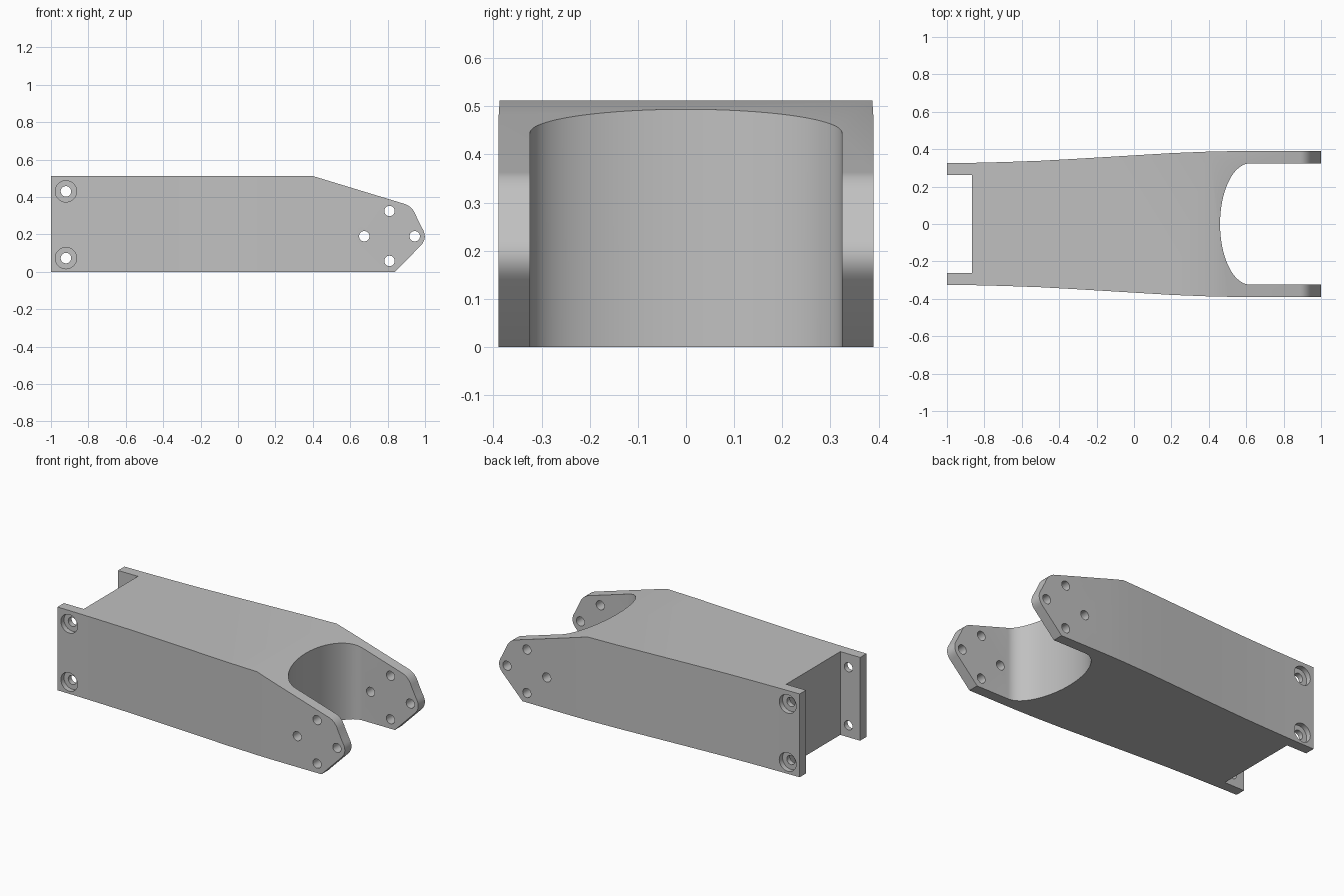
import bpy, bmesh
from math import pi, sin, cos, radians
from mathutils import Vector, Matrix

if "Cube" in bpy.data.objects:
    bpy.data.objects.remove(bpy.data.objects["Cube"])

grey = bpy.data.materials.new("satin grey")
grey.use_nodes = True
grey.diffuse_color = (0.53, 0.53, 0.53, 1)
grey.node_tree.nodes["Principled BSDF"].inputs["Base Color"].default_value = grey.diffuse_color


def prism(name, outline, axis, start, end):
    """Extrude a closed 2D outline along z (plan) or y (side elevation)."""
    place = (lambda a, b, t: (a, b, t)) if axis == "z" else (lambda a, b, t: (a, t, b))
    bm = bmesh.new()
    face = bm.faces.new([bm.verts.new(place(a, b, start)) for a, b in outline])
    moved = bmesh.ops.extrude_face_region(bm, geom=[face])["geom"]
    bmesh.ops.translate(bm, vec=Vector(place(0, 0, end - start)),
                        verts=[v for v in moved if isinstance(v, bmesh.types.BMVert)])
    bmesh.ops.recalc_face_normals(bm, faces=bm.faces)
    mesh = bpy.data.meshes.new(name)
    bm.to_mesh(mesh)
    bm.free()
    mesh.materials.append(grey)
    ob = bpy.data.objects.new(name, mesh)
    bpy.context.collection.objects.link(ob)
    return ob


def circle(x, z, r, n=32):
    return [(x + r * cos(2 * pi * i / n), z + r * sin(2 * pi * i / n)) for i in range(n)]


def rounded(corner, before, after, steps=8):
    """Curve that replaces a corner between two tangent points."""
    p, a, b = Vector(corner), Vector(before), Vector(after)
    return [tuple(a * (1 - t) ** 2 + p * 2 * t * (1 - t) + b * t * t)
            for t in [i / steps for i in range(steps + 1)]]


def cut(target, tool, operation="DIFFERENCE"):
    tool.hide_render = True
    mod = target.modifiers.new(tool.name, "BOOLEAN")
    mod.operation, mod.solver, mod.object = operation, "EXACT", tool
    bpy.context.view_layer.objects.active = target
    bpy.ops.object.modifier_apply(modifier=mod.name)
    bpy.data.objects.remove(tool)


# Plan of the link: flared sides, square rear notch, elliptical fork throat
flare = [(-1, .325), (-.86, .327), (-.7, .331), (-.5, .338), (-.25, .352),
         (0, .367), (.2, .379), (.4, .387), (.5, .389), (1, .389)]
throat = [(.62 - .16 * sin(a), .324 * cos(a))
          for a in [pi * i / 48 for i in range(49)]]
notch = [(-1, -.263), (-.865, -.263), (-.865, .263), (-1, .263)]
plan = (flare + [(1, .324)] + throat + [(1, -.324)]
        + [(x, -y) for x, y in reversed(flare)] + notch)
body = prism("link_body", plan, "z", 0, .512)

# Side elevation with sloping top and rounded fork ends
side = ([(-1.1, -.1), (-1.1, .6), (.4, .6), (.4, .512)]
        + rounded((.935, .35), (.89, .363), (.955, .292))
        + rounded((1.018, .183), (.982, .238), (.977, .14))
        + [(.84, 0), (.84, -.1)])
cut(body, prism("side_profile", side, "y", -.6, .6), "INTERSECT")

# Fork bolt holes through both arms
for x, z in [(.81, .325), (.675, .19), (.945, .19), (.81, .058)]:
    cut(body, prism("fork_hole", circle(x, z, .028), "y", -.6, .6))

# Counterbored holes through the rear flanges
for z in (.073, .43):
    cut(body, prism("flange_hole", circle(-.92, z, .028), "y", -.6, .6))
    for s in (-1, 1):
        cut(body, prism("counterbore", circle(-.92, z, .057), "y", s * .295, s * .6))

# Smooth curved walls, keep edges crisp
bpy.ops.object.select_all(action="DESELECT")
body.select_set(True)
bpy.context.view_layer.objects.active = body
bpy.ops.object.shade_smooth_by_angle(angle=radians(25))
